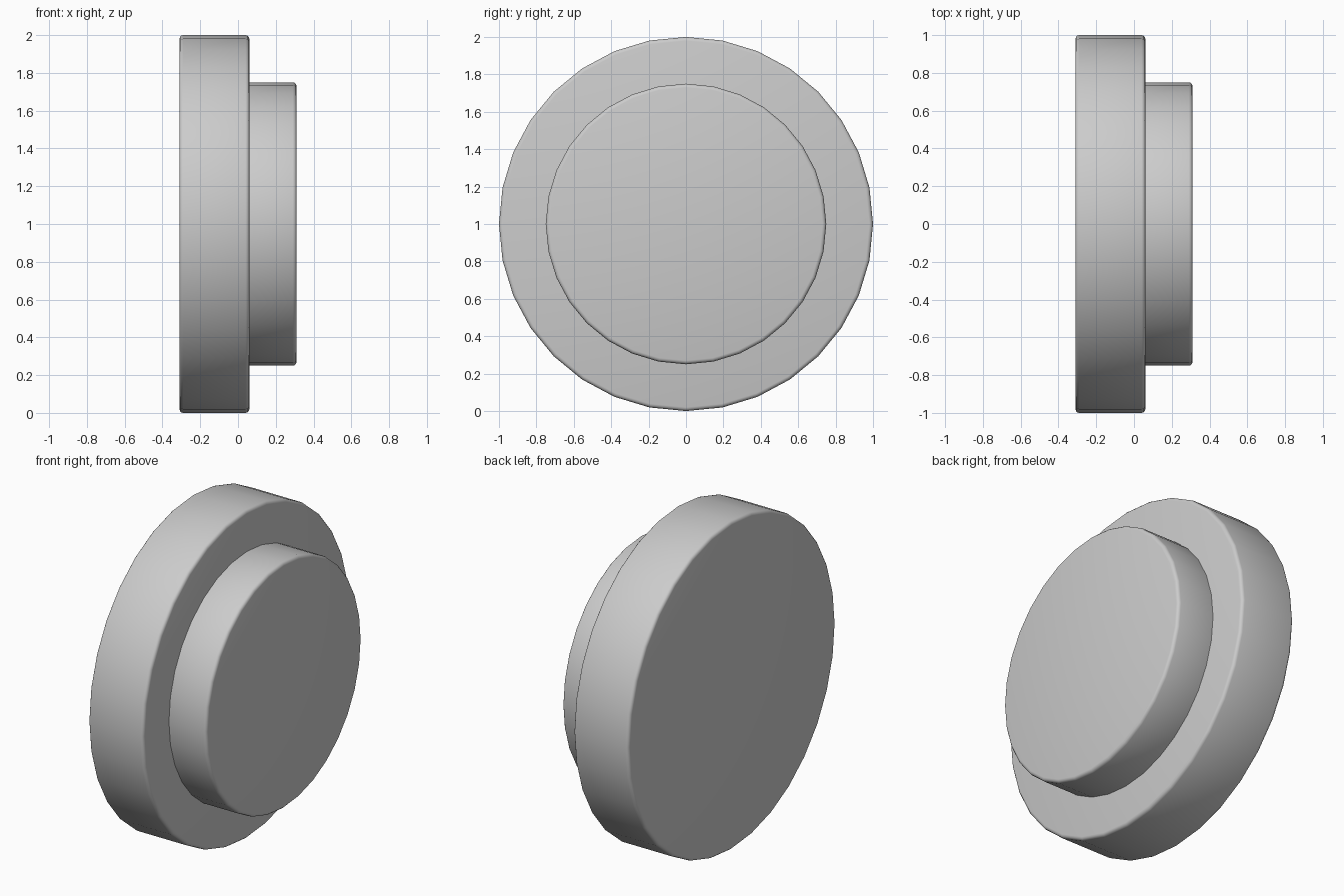
import bpy
import math

if "Cube" in bpy.data.objects:
    bpy.data.objects.remove(bpy.data.objects["Cube"])


def disc(name, radius, x0, x1, bevel=0.02):
    """Smooth 32-sided disc lying along x with softened rims."""
    bpy.ops.mesh.primitive_cylinder_add(
        vertices=32, radius=radius, depth=x1 - x0,
        location=((x0 + x1) / 2, 0, 1), rotation=(0, math.pi / 2, 0))
    obj = bpy.context.object
    obj.name = name
    bpy.ops.object.transform_apply(location=False, rotation=True, scale=True)
    mod = obj.modifiers.new("rim_bevel", 'BEVEL')
    mod.width = bevel
    mod.segments = 3
    mod.limit_method = 'ANGLE'
    mod.angle_limit = math.radians(40)
    bpy.ops.object.modifier_apply(modifier=mod.name)
    bpy.ops.object.shade_smooth_by_angle(angle=math.radians(40))
    return obj


# Wide flange disc
disc("flange", 1.0, -0.31, 0.06)
# Narrower boss, its back rim sunk into the flange
disc("boss", 0.75, 0.035, 0.31)
